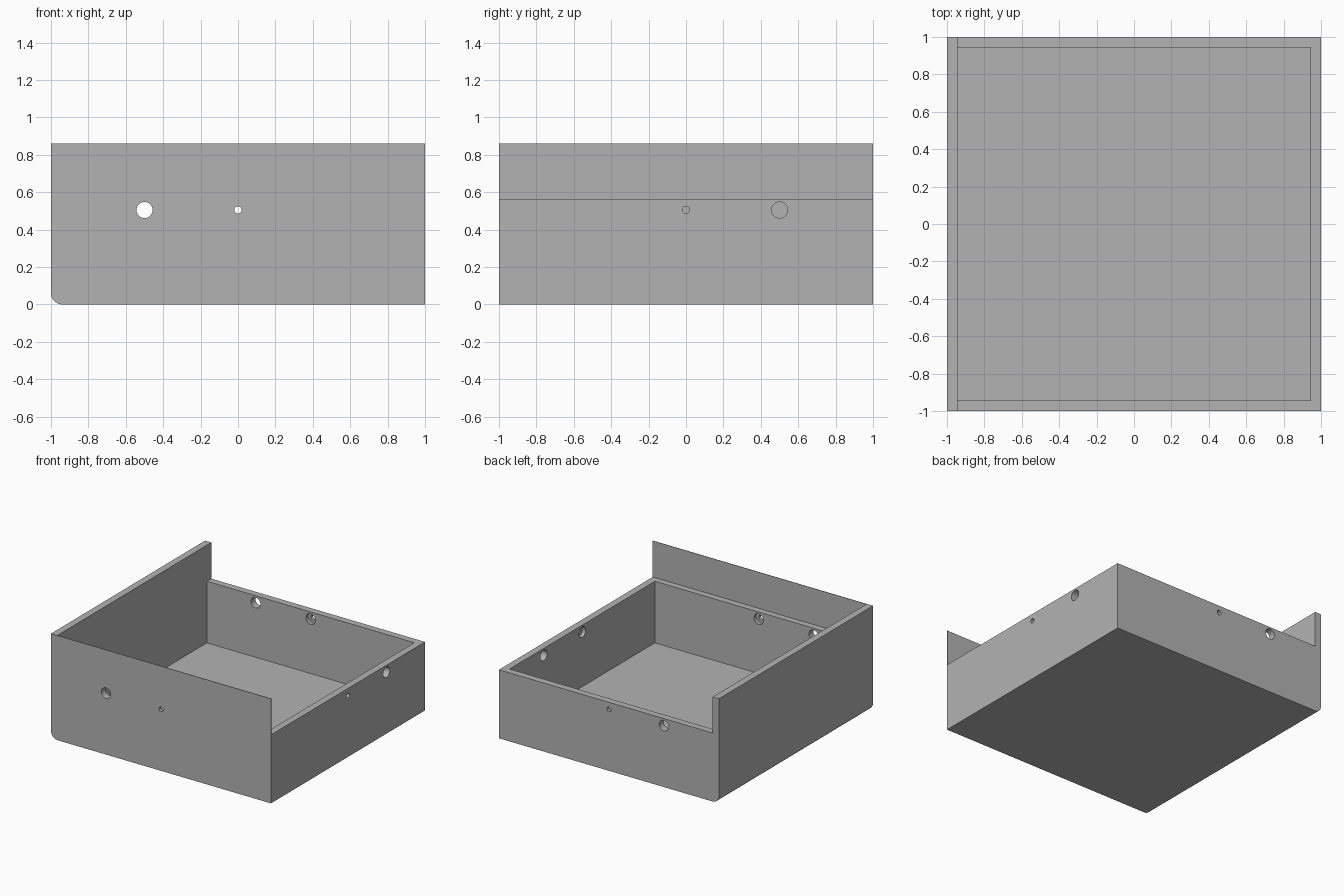
import bpy, bmesh, math
from mathutils import Matrix, Vector

if "Cube" in bpy.data.objects:
    bpy.data.objects.remove(bpy.data.objects["Cube"])

T = 0.057        # wall and floor thickness
TALL = 0.86      # tall wall height
RIM = 0.563      # low wall height
HOLE_Z = 0.505
BIG, SMALL = 0.043, 0.019

grey = bpy.data.materials.new("grey")
grey.diffuse_color = (0.45, 0.45, 0.45, 1)
grey.use_nodes = True
grey.node_tree.nodes["Principled BSDF"].inputs["Base Color"].default_value = grey.diffuse_color


def finish(name, bm):
    bmesh.ops.recalc_face_normals(bm, faces=bm.faces)
    mesh = bpy.data.meshes.new(name)
    bm.to_mesh(mesh)
    bm.free()
    mesh.materials.append(grey)
    obj = bpy.data.objects.new(name, mesh)
    bpy.context.collection.objects.link(obj)
    return obj


def box(name, lo, hi):
    bm = bmesh.new()
    lo, hi = Vector(lo), Vector(hi)
    bmesh.ops.create_cube(bm, size=1, matrix=Matrix.Translation((lo + hi) / 2)
                          @ Matrix.Diagonal((*(hi - lo), 1)))
    return finish(name, bm)


def drill(name, radius, a, b):
    """Cylinder cutter running from point a to point b."""
    a, b = Vector(a), Vector(b)
    d = b - a
    bm = bmesh.new()
    bmesh.ops.create_cone(bm, cap_ends=True, segments=32, radius1=radius,
                          radius2=radius, depth=d.length,
                          matrix=Matrix.Translation((a + b) / 2)
                          @ d.to_track_quat('Z', 'Y').to_matrix().to_4x4())
    return finish(name, bm)


def cut(obj, cutter):
    mod = obj.modifiers.new("cut", 'BOOLEAN')
    mod.operation = 'DIFFERENCE'
    mod.solver = 'EXACT'
    mod.object = cutter
    cutter.hide_render = True
    cutter.hide_viewport = True


# Tray body: profile with tall left wall and rounded lower left edge
R = 0.06
profile = [(1, 0), (1, RIM), (-1 + T, RIM), (-1 + T, TALL), (-1, TALL)]
for i in range(9):
    a = math.pi + i / 8 * math.pi / 2
    profile.append((-1 + R + R * math.cos(a), R + R * math.sin(a)))
bm = bmesh.new()
face = bm.faces.new([bm.verts.new((x, -1, z)) for x, z in profile])
ext = bmesh.ops.extrude_face_region(bm, geom=[face])
bmesh.ops.translate(bm, vec=(0, 2, 0),
                    verts=[v for v in ext["geom"] if isinstance(v, bmesh.types.BMVert)])
body = finish("tray_body", bm)

# Open inside of the tray
cut(body, box("cavity_cutter", (-1 + T, -1 + T, T), (1 - T, 1 - T, 1)))

# Cable holes and counterbored screw holes in front, back and right walls
walls = {
    "front": lambda s, d: (s, -1 + d, HOLE_Z),
    "back": lambda s, d: (s, 1 - d, HOLE_Z),
    "right": lambda s, d: (1 - d, s, HOLE_Z),
}
for wall, at in walls.items():
    big = 0.5 if wall == "right" else -0.5
    cut(body, drill(wall + "_cable_cutter", BIG, at(big, -0.05), at(big, T + 0.05)))
    cut(body, drill(wall + "_screw_cutter", SMALL, at(0, -0.05), at(0, T + 0.05)))
    cut(body, drill(wall + "_bore_cutter", BIG, at(0, T / 2), at(0, T + 0.05)))

# Thin upper front panel
box("front_panel", (-1 + T, -1, RIM), (1, -0.996, TALL))

# Smooth curved surfaces, keep sharp edges
bpy.ops.object.select_all(action='DESELECT')
body.select_set(True)
bpy.context.view_layer.objects.active = body
bpy.ops.object.shade_smooth_by_angle(angle=math.radians(30))
